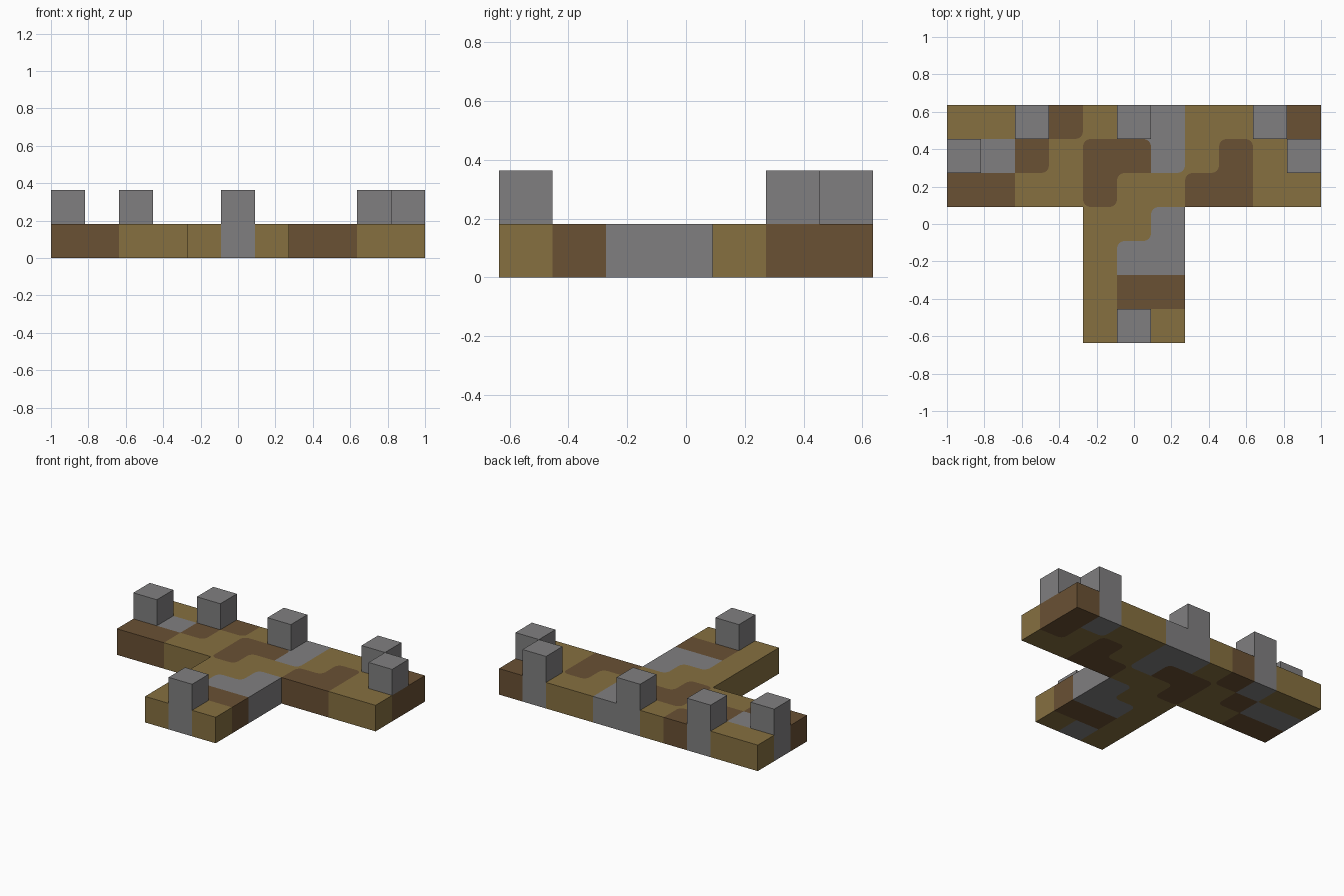
import bpy, bmesh, math
from mathutils import Vector

if "Cube" in bpy.data.objects:
    bpy.data.objects.remove(bpy.data.objects["Cube"], do_unlink=True)

# Deck plan, back row first: T tan, B brown, G gray, . empty
PLAN = ["TTGBTGGTTGB",
        "GGBTBBGTBTB",
        "BBTTBTTBBTT",
        "....TTG....",
        "....TGG....",
        "....TBB....",
        "....TGT...."]
# Raised blocks as (column, row)
BLOCKS = [(0, 1), (2, 0), (5, 0), (9, 0), (10, 1), (5, 6)]
U = 2 / 11          # cell size, also the deck height
R = 0.04            # rounding of the patch corners


def make_material(name, rgb):
    mat = bpy.data.materials.new(name)
    mat.use_nodes = True
    mat.diffuse_color = (*rgb, 1)
    mat.node_tree.nodes["Principled BSDF"].inputs["Base Color"].default_value = (*rgb, 1)
    return mat


MATS = [make_material("tan", (0.238, 0.162, 0.051)),
        make_material("brown", (0.144, 0.082, 0.034)),
        make_material("gray", (0.216, 0.212, 0.216))]
INDEX = {"T": 0, "B": 1, "G": 2}


def cell(c, r):
    if 0 <= r < len(PLAN) and 0 <= c < len(PLAN[0]):
        return PLAN[r][c]
    return "."


def centre(c, r):
    return Vector(((c - 5) * U, (3 - r) * U))


def corner_fill(c, r, sx, sy):
    """Colour that rounds off this cell corner, or None for a square corner."""
    side, end, diag = cell(c + sx, r), cell(c, r - sy), cell(c + sx, r - sy)
    if side != end or side in (".", cell(c, r)):
        return None
    return side if side == "T" or diag == side else None


def add_object(name, bm, mats):
    mesh = bpy.data.meshes.new(name)
    bm.to_mesh(mesh)
    bm.free()
    for mat in mats:
        mesh.materials.append(mat)
    obj = bpy.data.objects.new(name, mesh)
    bpy.context.collection.objects.link(obj)
    return obj


def add_face(bm, points, colour):
    face = bm.faces.new([bm.verts.new(p) for p in points])
    face.material_index = INDEX[colour]


def add_cap(bm, outline, colour, z):
    pts = outline if z > 0 else outline[::-1]
    add_face(bm, [(p.x, p.y, z) for p in pts], colour)


# Deck: patched top and bottom, walls along the outer edge
bm = bmesh.new()
for r, row in enumerate(PLAN):
    for c, colour in enumerate(row):
        if colour == ".":
            continue
        mid = centre(c, r)
        outline, patches = [], []
        for k, (sx, sy) in enumerate([(1, 1), (-1, 1), (-1, -1), (1, -1)]):
            sign = Vector((sx, sy))
            corner = mid + sign * U / 2
            fill = corner_fill(c, r, sx, sy)
            if fill:
                arc = []
                for i in range(5):
                    a = (k + i / 4) * math.pi / 2
                    arc.append(corner - sign * R + Vector((math.cos(a), math.sin(a))) * R)
                outline += arc
                patches.append(([corner] + arc[::-1], fill))
            else:
                outline.append(corner)
        for z in (0, U):
            if z and (c, r) in BLOCKS:
                continue
            add_cap(bm, outline, colour, z)
            for pts, fill in patches:
                add_cap(bm, pts, fill, z)
        for dx, dy in [(1, 0), (0, 1), (-1, 0), (0, -1)]:
            if cell(c + dx, r - dy) == ".":
                out, along = Vector((dx, dy)), Vector((-dy, dx))
                a = mid + (out - along) * U / 2
                b = mid + (out + along) * U / 2
                add_face(bm, [(a.x, a.y, 0), (b.x, b.y, 0), (b.x, b.y, U), (a.x, a.y, U)], colour)
bmesh.ops.remove_doubles(bm, verts=bm.verts, dist=0.0001)
add_object("deck", bm, MATS)

# Raised gray blocks standing on the deck
for n, (c, r) in enumerate(BLOCKS, 1):
    bm = bmesh.new()
    bmesh.ops.create_cube(bm, size=U)
    block = add_object(f"raised_block_{n}", bm, [MATS[2]])
    block.location = (*centre(c, r), U * 1.5)
